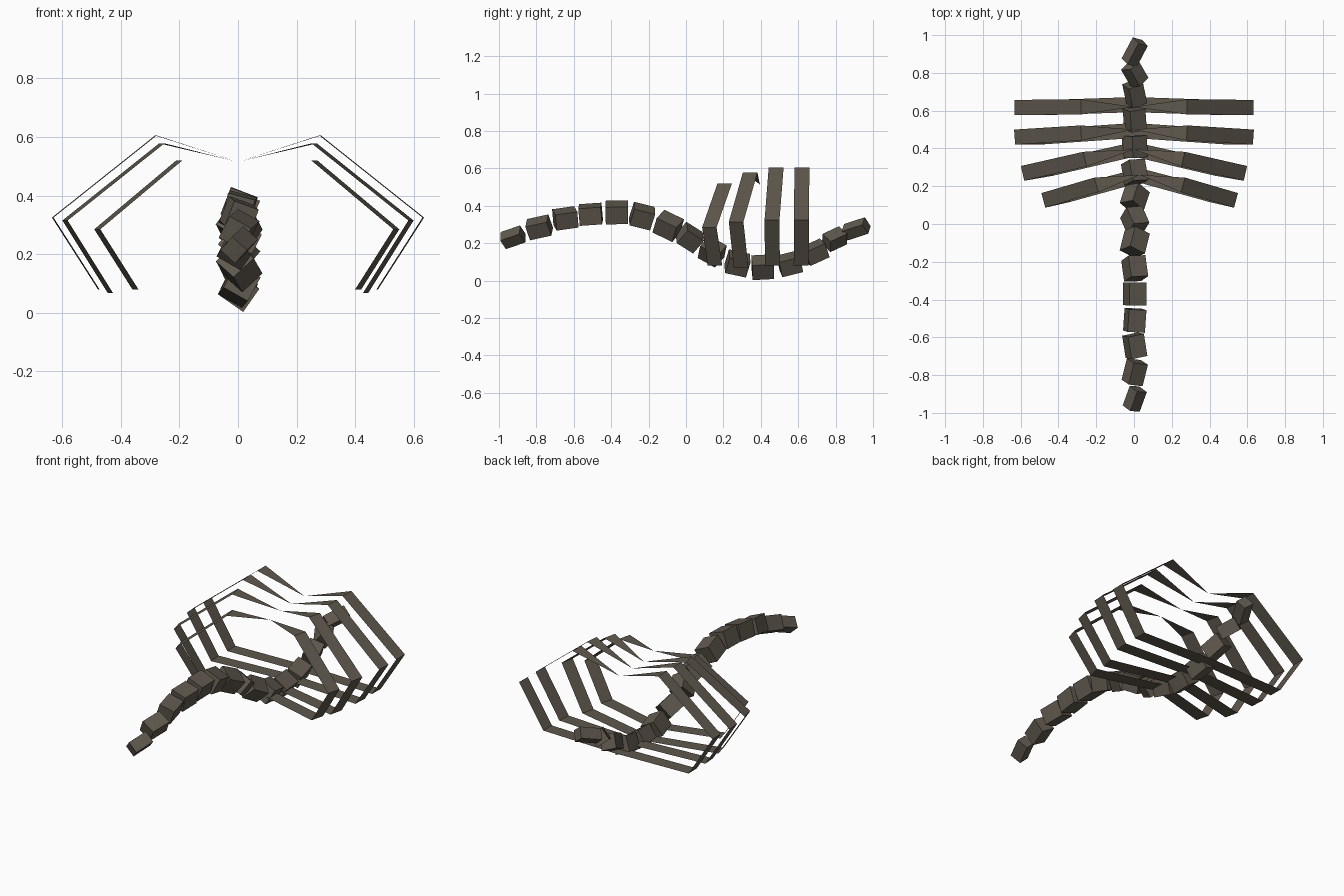
import bpy, bmesh, math
from mathutils import Vector, Matrix, Euler

cube = bpy.data.objects.get("Cube")
if cube:
    bpy.data.objects.remove(cube, do_unlink=True)

bone = bpy.data.materials.new("dark_bone")
bone.use_nodes = True
COLOUR = (0.115, 0.098, 0.075, 1)
bone.diffuse_color = COLOUR
bone.node_tree.nodes["Principled BSDF"].inputs["Base Color"].default_value = COLOUR


def finish(bm, name):
    bmesh.ops.recalc_face_normals(bm, faces=bm.faces)
    mesh = bpy.data.meshes.new(name)
    bm.to_mesh(mesh)
    bm.free()
    mesh.materials.append(bone)
    obj = bpy.data.objects.new(name, mesh)
    bpy.context.collection.objects.link(obj)


def vertebra(index, y, z, pitch, roll, yaw, length, width):
    bm = bmesh.new()
    bmesh.ops.create_cube(bm, size=1)
    spin = Matrix.Rotation(math.radians(roll), 4, 'Y')
    tilt = Euler((math.radians(pitch), 0, math.radians(yaw))).to_matrix().to_4x4()
    scale = Matrix.Diagonal((width, length, width, 1))
    bm.transform(Matrix.Translation((0.004, y, z)) @ tilt @ spin @ scale)
    finish(bm, f"vertebra_{index}")


# Spine blocks from tail to head: y, z, pitch, roll, yaw, length, width
SPINE = [
    (-.925, .232, 18, 45, -20, .115, .068),
    (-.785, .285, 12, 30, -14, .12, .085),
    (-.645, .333, 8, 20, 9, .12, .09),
    (-.51, .355, 4, 15, -4, .12, .095),
    (-.37, .365, 1, 21, 0, .12, .098),
    (-.235, .345, -14, 25, 8, .115, .098),
    (-.095, .293, -25, 30, -14, .12, .098),
    (.02, .23, -30, 35, 24, .11, .095),
    (.14, .155, -28, 40, -18, .11, .095),
    (.275, .092, -12, 30, 10, .115, .095),
    (.41, .072, 3, 35, 2, .115, .095),
    (.555, .09, 14, 25, 4, .115, .09),
    (.69, .152, 24, 20, 12, .115, .085),
    (.795, .222, 22, 35, 30, .11, .075),
    (.91, .277, 16, 40, -28, .13, .065),
]
for i, row in enumerate(SPINE, 1):
    vertebra(i, *row)


def rib(name, shift, angle, tip, peak, elbow, end, floor):
    """Closed loop of thin ribbon that pinches to a point at its top middle."""
    bm = bmesh.new()
    a = math.radians(angle)

    def station(side, point, half):
        x, y, z = point
        centre = Vector((shift + side * x, y, z))
        across = Vector((side * math.sin(a), math.cos(a), 0)) * half
        return bm.verts.new(centre - across), bm.verts.new(centre + across)

    pinch = bm.verts.new((shift, *tip))
    base = station(0, (0, floor, end[2]), .04)
    for side in (-1, 1):
        rows = [station(side, p, .04) for p in (peak, elbow, end)] + [base]
        bm.faces.new((pinch, *rows[0]))
        for (p, q), (r, s) in zip(rows, rows[1:]):
            bm.faces.new((p, q, s, r))
    finish(bm, name)


# Ribs: x shift, sweep angle, pinch (y, z), peak, elbow, lower end, floor middle y
rib("rib_back", 0, 1, (.62, .515), (.28, .62, .605), (.632, .617, .325), (.475, .616, .08), .632)
rib("rib_mid_back", 0, 4, (.5, .515), (.28, .482, .605), (.632, .46, .325), (.475, .462, .08), .495)
rib("rib_mid_front", 0, 13, (.395, .515), (.26, .343, .578), (.59, .268, .315), (.435, .295, .067), .395)
rib("rib_front", .03, 15, (.26, .52), (.23, .207, .52), (.51, .125, .285), (.38, .155, .08), .257)
